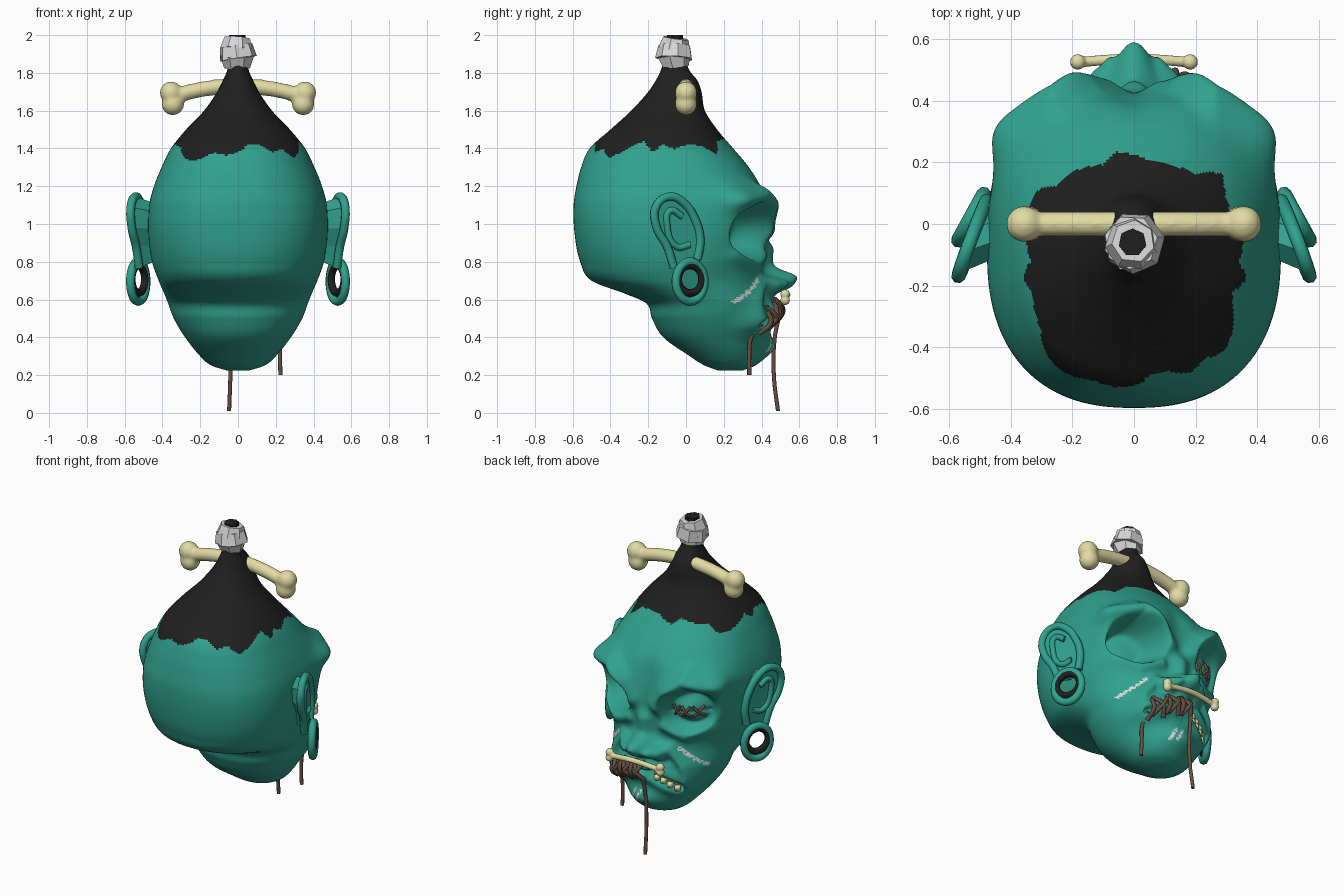
import bpy, bmesh, math, random
from mathutils import Vector, Matrix
from mathutils.bvhtree import BVHTree

if "Cube" in bpy.data.objects:
    bpy.data.objects.remove(bpy.data.objects["Cube"])
random.seed(4)

def material(name, rgb):
    m = bpy.data.materials.new(name)
    m.diffuse_color = (*rgb, 1)
    m.use_nodes = True
    m.node_tree.nodes["Principled BSDF"].inputs["Base Color"].default_value = m.diffuse_color
    return m

SKIN = material("teal_skin", (0.03, 0.36, 0.27))
HAIR = material("black_hair", (0.014, 0.014, 0.014))
BONE = material("bone", (0.76, 0.71, 0.37))
THREAD = material("brown_thread", (0.14, 0.08, 0.058))
BAND = material("pale_band", (0.68, 0.68, 0.68))

def finish(name, bm, mats, smooth=True):
    bmesh.ops.recalc_face_normals(bm, faces=bm.faces)
    for f in bm.faces:
        f.smooth = smooth
    me = bpy.data.meshes.new(name)
    bm.to_mesh(me)
    bm.free()
    for m in mats:
        me.materials.append(m)
    ob = bpy.data.objects.new(name, me)
    bpy.context.collection.objects.link(ob)
    return ob

def tube_mesh(paths, r, closed=False):
    cu = bpy.data.curves.new("path", 'CURVE')
    cu.dimensions, cu.bevel_depth, cu.bevel_resolution = '3D', r, 2
    cu.use_fill_caps, cu.resolution_u = True, 5
    for pts in paths:
        sp = cu.splines.new('BEZIER')
        sp.bezier_points.add(len(pts) - 1)
        for b, p in zip(sp.bezier_points, pts):
            b.co = p
            b.handle_left_type = b.handle_right_type = 'AUTO'
        sp.use_cyclic_u = closed
    tmp = bpy.data.objects.new("path", cu)
    me = bpy.data.meshes.new_from_object(tmp)
    bpy.data.objects.remove(tmp)
    return me

def tube(name, paths, r, mat, closed=False):
    bm = bmesh.new()
    bm.from_mesh(tube_mesh(paths, r, closed))
    return finish(name, bm, [mat])

# --- head: stacked rings (z, back y, front y, half width)
RINGS = [(.225, .17, .30, .06), (.25, .10, .36, .14), (.3, .02, .40, .2), (.4, -.12, .43, .28),
         (.5, -.18, .44, .34), (.58, -.21, .44, .37), (.63, -.32, .43, .39), (.7, -.50, .42, .42),
         (.8, -.56, .41, .455), (.95, -.59, .42, .475), (1.1, -.595, .425, .47), (1.2, -.58, .40, .445),
         (1.3, -.555, .335, .405), (1.4, -.51, .25, .355), (1.5, -.40, .165, .275), (1.6, -.29, .10, .18),
         (1.7, -.2, .082, .11), (1.76, -.16, .06, .08), (1.81, -.135, .02, .058), (1.86, -.12, .0, .05)]

def ring_at(z):
    i = max(k for k in range(len(RINGS) - 1) if RINGS[k][0] <= z + 1e-6)
    a, b = RINGS[i], RINGS[i + 1]
    p, n = RINGS[max(i - 1, 0)], RINGS[min(i + 2, len(RINGS) - 1)]
    h = b[0] - a[0]
    t = (z - a[0]) / h
    out = []
    for k in (1, 2, 3):
        ma, mb = (b[k] - p[k]) / (b[0] - p[0]) * h, (n[k] - a[k]) / (n[0] - a[0]) * h
        out.append((2*t**3 - 3*t*t + 1)*a[k] + (t**3 - 2*t*t + t)*ma + (3*t*t - 2*t**3)*b[k] + (t**3 - t*t)*mb)
    return out

def step(a, b, v):
    t = min(1, max(0, (v - a) / (b - a)))
    return t * t * (3 - 2 * t)

def dist(x, z, pts):
    best = 9
    for (ax, az), (bx, bz) in zip(pts, pts[1:]):
        dx, dz = bx - ax, bz - az
        t = min(1, max(0, ((x - ax)*dx + (z - az)*dz) / (dx*dx + dz*dz)))
        best = min(best, math.hypot(x - ax - t*dx, z - az - t*dz))
    return best

def ridge(x, z, pts, w):
    return math.exp(-(dist(x, z, pts) / w) ** 2)

def bump(x, z, cx, cz, rx, rz):
    return math.exp(-((x - cx) / rx) ** 2 - ((z - cz) / rz) ** 2)

MOUTH = [(.24, .47), (.12, .53), (0, .545), (-.1, .52), (-.22, .45)]
GAP = [(-.07, .53), (-.1, .515), (-.21, .455)]
BROW = [(.09, .97), (.15, 1.07), (.27, 1.165), (.42, 1.13)]

def mouth_z(x):
    for (ax, az), (bx, bz) in zip(MOUTH, MOUTH[1:]):
        if bx <= x <= ax:
            return az + (bz - az) * (x - ax) / (bx - ax)
    return .46

def relief(x, z):
    a = abs(x)
    d = .085 * ridge(a, z, BROW, .055) * (.5 + .5 * step(.08, .22, a)) - .02 * bump(x, z, 0, 1.15, .07, .1)
    r = math.hypot((a - .26) / .15, (z - .96) / (.15 - .15 * (.26 - a) * (z > .96)))
    if x > 0:                                   # empty socket
        d -= .18 * (1 - step(.6, 1.1, r))
    else:                                       # closed eye
        d -= .10 * (1 - step(.6, 1.1, r))
        d += .085 * bump(a, z, .255, .95, .105, .085) - .015 * ridge(a, z, [(.16, .935), (.35, .95)], .012)
    d += .025 * ridge(a, z, [(.13, .83), (.25, .78), (.38, .83)], .035)
    nose = math.exp(-(math.hypot(x / .085, (z - .695) / .06)) ** 3)
    d += .05 * ridge(x, z, [(0, .86), (0, .74)], .055) + .135 * nose
    d += .085 * math.exp(-(math.hypot((a - .11) / .048, (z - .675) / .046)) ** 3)
    d += .035 * ridge(a, z, [(.17, .70), (.25, .6), (.29, .46)], .035)
    d += .07 * ridge(x, z, MOUTH, .065) - .05 * ridge(x, z, MOUTH, .015)
    d -= .07 * ridge(x, z, GAP, .036)
    return d + .05 * bump(x, z, 0, .345, .12, .065)

jag = [random.uniform(-.04, .04) for _ in range(42)]
PAINT = [[(s*.22, .705), (s*.34, .59)] for s in (1, -1)] + [[(o, .40), (.03 + o, .33)] for o in (.01, .05)]
COLS, ROWS = 220, 190
head = bmesh.new()
rows = []
for j in range(ROWS + 1):
    z = .225 + (1.86 - .225) * j / ROWS
    back, front, hw = ring_at(z)
    mid = (back + front) / 2
    row = []
    for i in range(COLS):
        t = 2 * math.pi * i / COLS
        t -= .4 * math.sin(t)
        s, c = math.sin(t), math.cos(t)
        n = 2.1 + (.65 if c > 0 else .3) * math.exp(-((z - 1.05) / .3) ** 2)
        x = math.copysign(hw * abs(s) ** (2 / n), s)
        y = mid + math.copysign((front - mid) * abs(c) ** (2 / n), c)
        if c > 0 and z < 1.4:
            w = min(1, max(0, (y - mid) / (front - mid) * 1.7 - .15))
            y += relief(x, z) * w
            x *= 1 + .09 * bump(y, z, .31, 1.13, .1, .11) * step(.3, .42, abs(x))
        row.append(head.verts.new((x, y, z)))
    rows.append(row)
for j in range(ROWS):
    for i in range(COLS):
        k = (i + 1) % COLS
        f = head.faces.new((rows[j][i], rows[j][k], rows[j+1][k], rows[j+1][i]))
        p = f.calc_center_median()
        ang = math.atan2(p.x, p.y + .12)
        q = (ang + math.pi) / (2 * math.pi) * 40
        edge = jag[int(q)] * (1 - q % 1) + jag[(int(q) + 1) % 40] * (q % 1)
        if p.z > 1.43 + .06 * p.y + edge - .04 * math.sin(2 * ang) ** 2:
            f.material_index = 1
        elif p.y > .15 and p.z < .8 and random.random() < .8 and any(dist(p.x, p.z, s) < .0095 for s in PAINT):
            f.material_index = 2
head.faces.new(rows[0])
head.faces.new(rows[-1]).material_index = 1
tree = BVHTree.FromBMesh(head)
finish("head", head, [SKIN, HAIR, BAND])

def on_face(x, z, off=.005):
    hit = tree.ray_cast(Vector((x, 2, z)), Vector((0, -1, 0)))[0]
    return Vector((x, (hit.y if hit else .4) + off, z))

# --- ears and ear rings
OUTLINE = [(.06, .81), (.075, .92), (.045, 1.03), (-.01, 1.11), (-.09, 1.145), (-.16, 1.09), (-.155, .98), (-.10, .88), (-.065, .77)]
FOLD = [(.02, .89), (-.05, .88), (-.10, 1.0), (-.085, 1.07), (-.02, 1.04)]
def ear_point(s, u, v):
    return Vector((s * (.465 + .36 * (.1 - u) + .03 * (v - .8)), u, v))

for s, side in ((1, "right"), (-1, "left")):
    bm = bmesh.new()
    outer = [bm.verts.new(ear_point(s, u, v)) for u, v in OUTLINE]
    inner = [bm.verts.new(Vector((s * .40, u * .75 + .03, .95 + (v - .95) * .75))) for u, v in OUTLINE]
    bm.faces.new(outer)
    bm.faces.new(inner)
    for i in range(len(outer)):
        k = (i + 1) % len(outer)
        bm.faces.new((outer[i], outer[k], inner[k], inner[i]))
    finish(side + "_ear_plate", bm, [SKIN], False)
    tube(side + "_ear_rim", [[ear_point(s, u, v) for u, v in OUTLINE]], .023, SKIN)
    tube(side + "_ear_fold", [[ear_point(s, u, v) for u, v in FOLD]], .018, SKIN)
    def loop(r, h, cz):
        ring = [(r * math.cos(k * math.pi / 8), h * math.sin(k * math.pi / 8)) for k in range(16)]
        return [[(s * (.528 - .55 * u), .022 + u, cz + v) for u, v in ring]]
    tube(side + "_ear_lobe", loop(.075, .104, .695), .024, SKIN, True)
    tube(side + "_ear_ring", loop(.063, .073, .708), .021, HAIR, True)

# --- bones
def bone(name, path, r, knobs, kr, voxel):
    bm = bmesh.new()
    bm.from_mesh(tube_mesh([path], r))
    for k in knobs:
        bmesh.ops.create_uvsphere(bm, u_segments=16, v_segments=10, radius=kr, matrix=Matrix.Translation(k))
    ob = finish(name, bm, [BONE])
    m = ob.modifiers.new("blend", 'REMESH')
    m.mode, m.voxel_size, m.use_smooth_shade = 'VOXEL', voxel, True
    m = ob.modifiers.new("soften", 'SMOOTH')
    m.iterations = 3

bone("hair_bone", [(-.35, 0, 1.675), (-.18, 0, 1.715), (0, 0, 1.73), (.18, 0, 1.715), (.35, 0, 1.675)], .042,
     [(s * x, 0, z) for s in (1, -1) for x, z in ((.355, 1.695), (.345, 1.635))], .06, .012)
bone("nose_bone", [(-.18, .525, .61), (0, .535, .625), (.18, .525, .61)], .018,
     [(s * .182, .525, z) for s in (1, -1) for z in (.628, .596)], .026, .006)

# --- hair tuft and wrapped band
def drum(name, z, r1, r2, h, mat, tilt=0, turn=0):
    bm = bmesh.new()
    mtx = Matrix.Translation((-.005, -.06, z)) @ Matrix.Rotation(turn, 4, 'Z') @ Matrix.Rotation(tilt, 4, 'X')
    bmesh.ops.create_cone(bm, cap_ends=True, segments=7, radius1=r1, radius2=r2, depth=h, matrix=mtx)
    return finish(name, bm, [mat], False)

drum("hair_tuft", 1.915, .05, .045, .17, HAIR)
for i, (z, a, b) in enumerate([(1.86, .07, .092), (1.91, .102, .088), (1.955, .088, .07)]):
    drum("band_wrap_%d" % i, z, a, b, (.066, .07, .06)[i], BAND, .16 * (-1) ** i, 1.3 * i)

# --- stitches and hanging threads
mouth = []
for i in range(3):
    x = -.035 + i * .088
    for x0, x1 in ((x, x + .07), (x + .07, x), (x + .08, x + .08)):
        xm = (x0 + x1) / 2
        zm = mouth_z(xm)
        top, low = on_face(x0, zm + .06), on_face(x1, zm - .06)
        centre = (top + low) / 2
        centre.y = max(centre.y, on_face(xm, zm + .025).y, on_face(xm, zm - .03).y) + .012
        mouth.append([top, centre, low])
tube("mouth_stitches", mouth, .013, THREAD)
eye = []
for i in range(3):
    x = -.335 + i * .058
    for z0, z1 in ((.91, .98), (.98, .91)):
        eye.append([on_face(x, z0), on_face(x + .023, .943, .018), on_face(x + .046, z1)])
tube("eye_stitches", eye, .0085, THREAD)
tube("hanging_threads", [[on_face(.225, .47), (.225, .345, .40), (.222, .335, .3), (.225, .335, .2)],
                         [on_face(-.03, .50, .01), (-.035, .47, .40), (-.04, .465, .2), (-.047, .487, .01)]], .011, THREAD)

# --- teeth in the open side of the mouth
for i in range(4):
    x = -.085 - i * .037
    for row, dz in (("upper", .021), ("lower", -.021)):
        bm = bmesh.new()
        p = on_face(x, mouth_z(x), .028)
        mtx = Matrix.Translation(p + Vector((0, 0, dz))) @ Matrix.Rotation(.5, 4, 'Z') @ Matrix.Diagonal((.034, .06, .039, 1))
        bmesh.ops.create_cube(bm, size=1, matrix=mtx)
        bmesh.ops.bevel(bm, geom=bm.edges[:], offset=.005, segments=2, affect='EDGES')
        finish("%s_tooth_%d" % (row, i), bm, [BONE])
